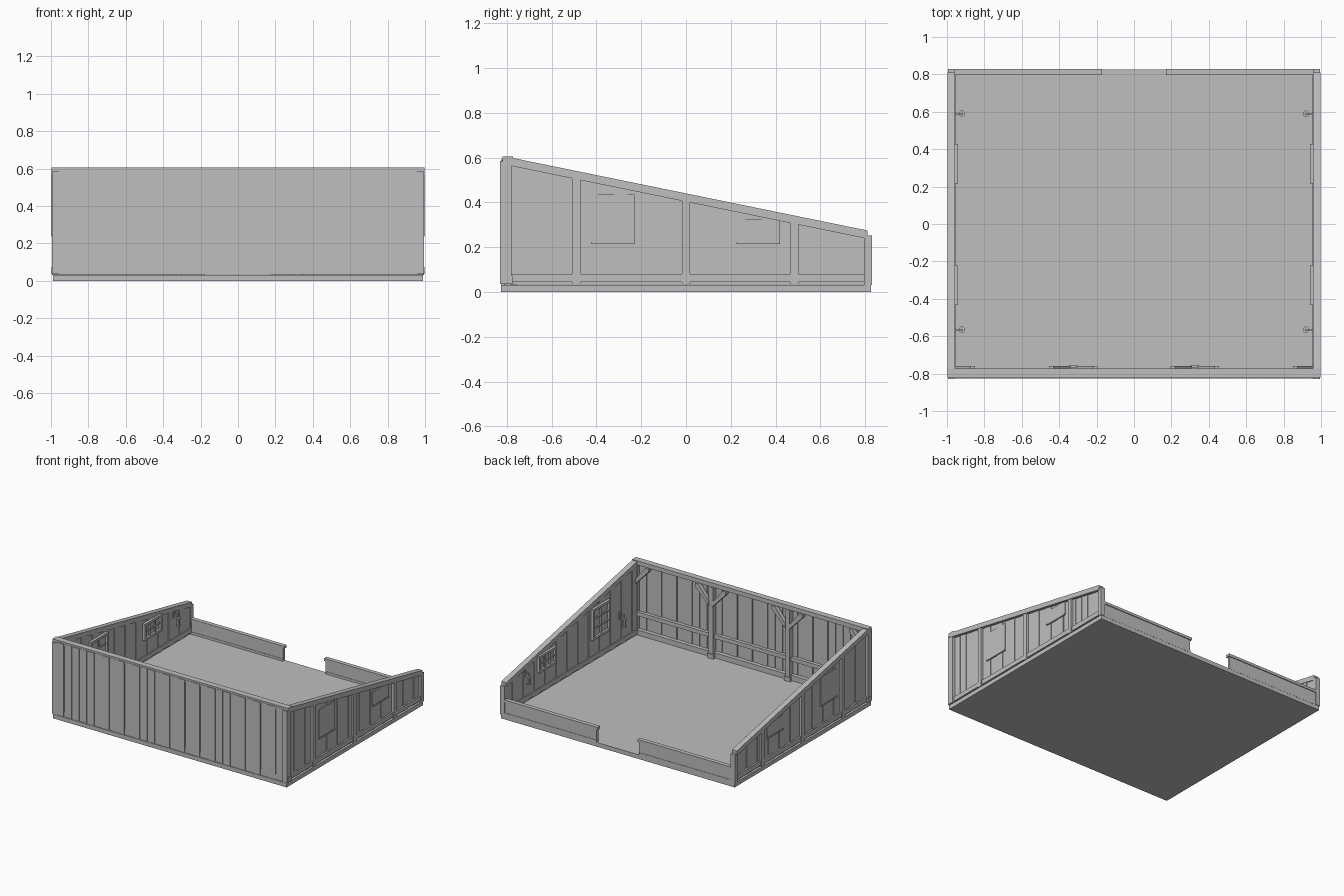
import bpy, bmesh, math
from mathutils import Vector

if "Cube" in bpy.data.objects:
    bpy.data.objects.remove(bpy.data.objects["Cube"])

grey = bpy.data.materials.new("plain_grey")
grey.diffuse_color = (0.52, 0.52, 0.52, 1)
grey.use_nodes = True
grey.node_tree.nodes["Principled BSDF"].inputs["Base Color"].default_value = grey.diffuse_color


class Part:
    """Collects solids into one named object."""
    def __init__(self, name):
        self.name, self.bm = name, bmesh.new()

    def prism(self, pts, axis, a, b):
        # outline in the two remaining axes, pushed from a to b along axis
        def place(p, t):
            c = list(p)
            c.insert(axis, t)
            return self.bm.verts.new(c)
        lo = [place(p, a) for p in pts]
        hi = [place(p, b) for p in pts]
        n = len(pts)
        self.bm.faces.new(lo)
        self.bm.faces.new(hi[::-1])
        for i in range(n):
            j = (i + 1) % n
            self.bm.faces.new((lo[i], hi[i], hi[j], lo[j]))

    def box(self, x0, x1, y0, y1, z0, z1):
        self.prism([(y0, z0), (y1, z0), (y1, z1), (y0, z1)], 0, x0, x1)

    def done(self, mirror=False):
        if mirror:  # copy everything to the opposite side in x
            geo = bmesh.ops.duplicate(self.bm, geom=self.bm.verts[:] + self.bm.edges[:] + self.bm.faces[:])
            for v in geo["geom"]:
                if isinstance(v, bmesh.types.BMVert):
                    v.co.x *= -1
        bmesh.ops.recalc_face_normals(self.bm, faces=self.bm.faces[:])
        me = bpy.data.meshes.new(self.name)
        self.bm.to_mesh(me)
        self.bm.free()
        me.materials.append(grey)
        bpy.context.collection.objects.link(bpy.data.objects.new(self.name, me))


def roof(y):  # top line of the sloping side walls
    return 0.60 - (y + 0.78) * 0.2044


# Floor slab
p = Part("floor")
p.box(-0.99, 0.99, -0.825, 0.825, 0, 0.032)
p.done()

# Front wall boards, alternating slightly in depth
p = Part("front_boards")
n = 30
w = 1.92 / n
for i in range(n):
    x = -0.96 + i * w
    d = 0.004 * (i % 2)
    p.box(x + 0.002, x + w - 0.002, -0.826 + d, -0.808 + d, 0.035, 0.592)
p.box(-0.96, 0.96, -0.818, -0.812, 0.035, 0.592)
p.done()

# Long beams of the front wall: top plate, middle rail, bottom sill
p = Part("front_beams")
p.box(-0.998, 0.998, -0.82, -0.773, 0.573, 0.605)
p.box(-0.96, 0.96, -0.81, -0.78, 0.18, 0.21)
p.box(-0.998, 0.998, -0.82, -0.775, 0.036, 0.075)
p.done()

# Inner posts with wider feet, and their diagonal braces
p = Part("front_posts")
p.box(0.307, 0.343, -0.81, -0.764, 0.032, 0.575)
p.box(0.299, 0.351, -0.81, -0.757, 0.032, 0.065)
p.done(True)

p = Part("braces")
for x, s in ((0.34, 1), (0.31, -1), (0.965, -1)):
    p.prism([(x, 0.43), (x + s * 0.115, 0.55), (x + s * 0.115, 0.575),
             (x + s * 0.09, 0.575), (x, 0.465)], 1, -0.79, -0.758)
p.done(True)

# Corner posts
p = Part("corner_posts")
p.box(0.958, 0.995, -0.83, -0.78, 0.036, 0.585)
p.box(0.958, 0.995, 0.795, 0.83, 0.032, 0.252)
p.done(True)

# Side wall boards cut to the slope
p = Part("side_boards")
n = 24
w = 1.58 / n
for i in range(n):
    a, b = -0.785 + i * w + 0.002, -0.785 + (i + 1) * w - 0.002
    d = 0.003 * (i % 2)
    p.prism([(a, 0.035), (b, 0.035), (b, roof(b) - 0.02), (a, roof(a) - 0.02)], 0, 0.96 + d, 0.975 + d)
p.prism([(-0.785, 0.035), (0.8, 0.035), (0.8, roof(0.8) - 0.02), (-0.785, roof(-0.785) - 0.02)], 0, 0.965, 0.972)
p.done(True)

# Side wall timbers: uprights, sloping plate and bottom rail
p = Part("side_posts")
for y in (-0.49, 0.0, 0.485):
    a, b = y - 0.018, y + 0.018
    p.prism([(a, 0.035), (b, 0.035), (b, roof(b) - 0.02), (a, roof(a) - 0.02)], 0, 0.965, 0.993)
p.done(True)

p = Part("side_plates")
a, b = -0.8, 0.81
p.prism([(a, roof(a) - 0.037), (b, roof(b) - 0.037), (b, roof(b)), (a, roof(a))], 0, 0.956, 0.998)
p.done(True)

p = Part("side_rails")
p.box(0.955, 0.988, -0.78, 0.8, 0.045, 0.08)
p.done(True)

# Windows: outer panel, inner frame with glazing bars
panel, frame = Part("window_panels"), Part("window_frames")
for y0, y1, z0, z1, cols, rows in ((-0.425, -0.23, 0.215, 0.435, 2, 3), (0.225, 0.42, 0.215, 0.325, 3, 2)):
    panel.box(0.957, 0.982, y0, y1, z0, z1)
    panel.box(0.975, 0.987, y0, y1, z0, z0 + 0.008)
    t = 0.018
    for y in (y0, y1):
        frame.box(0.94, 0.96, y - t / 2, y + t / 2, z0 - t / 2, z1 + t / 2)
    for z in (z0, z1):
        frame.box(0.94, 0.96, y0, y1, z - t / 2, z + t / 2)
    for i in range(1, cols):
        y = y0 + (y1 - y0) * i / cols
        frame.box(0.947, 0.96, y - 0.005, y + 0.005, z0, z1)
    for i in range(1, rows):
        z = z0 + (z1 - z0) * i / rows
        frame.box(0.947, 0.96, y0, y1, z - 0.005, z + 0.005)
panel.done(True)
frame.done(True)

# Wall lanterns on brackets
p = Part("lanterns")
for y in (-0.565, 0.59):
    p.box(0.915, 0.96, y - 0.004, y + 0.004, 0.272, 0.28)
    p.box(0.952, 0.962, y - 0.01, y + 0.01, 0.24, 0.29)
    p.box(0.917, 0.923, y - 0.003, y + 0.003, 0.25, 0.28)
    for r, z0, z1 in ((0.017, 0.19, 0.198), (0.012, 0.198, 0.242), (0.017, 0.242, 0.252)):
        ring = [(0.92 + r * math.cos(k * math.pi / 4 + math.pi / 8),
                 y + r * math.sin(k * math.pi / 4 + math.pi / 8)) for k in range(8)]
        p.prism(ring, 2, z0, z1)
p.done(True)

# Low back walls either side of the entrance
p = Part("back_low_walls")
p.box(0.18, 0.965, 0.803, 0.823, 0.03, 0.135)
p.box(0.18, 0.965, 0.8, 0.826, 0.03, 0.05)
p.done(True)

p = Part("back_wall_caps")
p.box(0.17, 0.965, 0.797, 0.829, 0.13, 0.15)
p.done(True)
